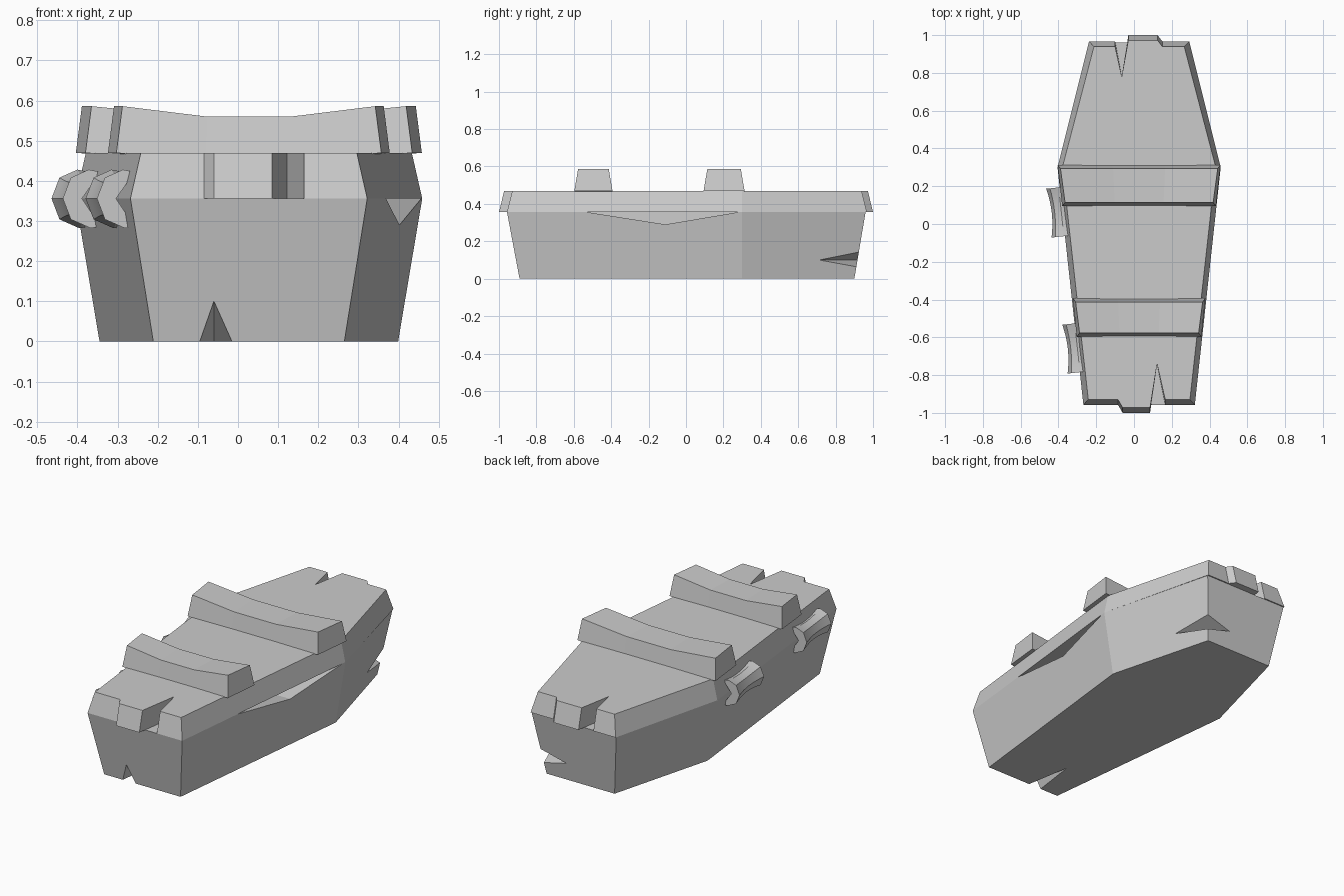
import bpy, bmesh, math
from mathutils import Vector, Matrix

cube = bpy.data.objects.get("Cube")
if cube:
    bpy.data.objects.remove(cube, do_unlink=True)

grey = bpy.data.materials.new("stone_grey")
grey.use_nodes = True
GREY = (0.6, 0.6, 0.6, 1)
grey.diffuse_color = GREY
grey.node_tree.nodes["Principled BSDF"].inputs["Base Color"].default_value = GREY

CX = 0.027             # centre line of the box
BASE, SEAM, TOP = 0.0, 0.356, 0.47


def finish(name, bm):
    bmesh.ops.recalc_face_normals(bm, faces=bm.faces)
    mesh = bpy.data.meshes.new(name)
    bm.to_mesh(mesh)
    bm.free()
    mesh.materials.append(grey)
    obj = bpy.data.objects.new(name, mesh)
    bpy.context.collection.objects.link(obj)
    return obj


def loft(name, rings):
    """Skin a list of closed rings and cap both ends."""
    bm = bmesh.new()
    rows = [[bm.verts.new(p) for p in ring] for ring in rings]
    n = len(rows[0])
    for a, b in zip(rows, rows[1:]):
        for i in range(n):
            j = (i + 1) % n
            bm.faces.new((a[i], a[j], b[j], b[i]))
    bm.faces.new(rows[0][::-1])
    bm.faces.new(rows[-1])
    return finish(name, bm)


def carve(target, points):
    """Cut the convex hull of the points out of the target."""
    bm = bmesh.new()
    verts = [bm.verts.new(p) for p in points]
    bmesh.ops.convex_hull(bm, input=verts)
    cutter = finish("cutter", bm)
    cutter.hide_render = True
    mod = target.modifiers.new("cut", "BOOLEAN")
    mod.operation, mod.solver, mod.object = "DIFFERENCE", "EXACT", cutter
    bpy.context.view_layer.update()
    graph = bpy.context.evaluated_depsgraph_get()
    baked = bpy.data.meshes.new_from_object(target.evaluated_get(graph))
    target.modifiers.clear()
    target.data = baked
    bpy.data.objects.remove(cutter, do_unlink=True)


def hexagon(front, y0, mid, back, y1, z):
    half = [(front, y0), (mid, 0.30), (back, y1)]
    right = [(CX + w, y, z) for w, y in half]
    return right + [(CX - w, y, z) for w, y in reversed(half)]


# Six-sided box body, narrower at its foot
body = loft("box_body", [hexagon(0.238, -0.89, 0.372, 0.212, 0.90, BASE),
                         hexagon(0.295, -0.957, 0.432, 0.264, 0.96, SEAM)])

# Crack in the lower front edge
front_crack = [(-0.11, -1, 0), (0.004, -1, 0), (-0.06, -0.63, 0)]
carve(body, [(-0.06, -1, 0.133)] + front_crack + [(x, y, -0.1) for x, y, z in front_crack])

# Chip across the back left corner
carve(body, [(0.41, 0.61, 0.10), (0.0, 1.02, 0.10)] +
      [(x, y, 0.10 + s) for x, y in ((0.565, 0.765), (0.155, 1.175)) for s in (-0.08, 0.08)])

# Wide gap under the lid on the left side
gap = []
for x, y, z in ((0.268, -0.53, SEAM), (0.357, 0.28, SEAM), (0.30, -0.11, 0.29)):
    gap += [(x, y, z), (0.6, y, z), (x, y, 0.39), (0.6, y, 0.39)]
carve(body, gap)

# Lid with a raised tab and a split at each end
outline = [(-0.268, -0.957), (-0.085, -0.957), (-0.06, -1.0), (0.085, -1.0),
           (0.122, -0.74), (0.165, -0.957), (0.322, -0.957), (0.459, 0.30),
           (0.292, 0.967), (0.15, 0.967), (0.125, 1.0), (-0.03, 1.0),
           (-0.065, 0.78), (-0.10, 0.967), (-0.238, 0.967), (-0.405, 0.30)]


def inset(x, y):
    if abs(x - CX) > 0.2:
        x -= math.copysign(0.026, x - CX)
    if abs(y) > 0.9:
        y -= math.copysign(0.028, y)
    return x, y, TOP


loft("lid", [[(x, y, SEAM) for x, y in outline], [inset(x, y) for x, y in outline]])


# Sagging bands across the lid
def band(name, y0, y1, front_half, back_half):
    rings = []
    for t in (-1, -0.33, 0.33, 1):
        sag = 0.0 if abs(t) == 1 else 0.026
        low, high = TOP - sag, 0.586 - sag
        f, b = front_half * t, back_half * t
        lean = 0.015 * t
        rings.append([(CX + f, y0, low), (CX + b, y1, low),
                      (CX + b - lean, y1 - 0.02, high), (CX + f - lean, y0 + 0.02, high)])
    loft(name, rings)


band("back_band", 0.094, 0.313, 0.407, 0.431)
band("front_band", -0.597, -0.393, 0.33, 0.351)

# Flared, bent grips on the right side: (outward, up) section
section = [(0.07, 0.0), (0.05, 0.052), (0.005, 0.072), (-0.025, 0.066),
           (0.022, 0.0), (-0.025, -0.07), (0.0, -0.074), (0.05, -0.052)]
turn = Matrix.Rotation(math.atan2(0.137, 1.255), 3, "Z")


def grip(name, x, y):
    rings = []
    for k in range(9):
        t = k / 4 - 1
        size = 0.78 + 0.22 * t * t
        rings.append([turn @ Vector((-a * size, 0.13 * t, b * size)) + Vector((x, y, SEAM))
                      for a, b in section])
    obj = loft(name, rings)
    bpy.ops.object.select_all(action="DESELECT")
    obj.select_set(True)
    bpy.context.view_layer.objects.active = obj
    bpy.ops.object.shade_smooth_by_angle(angle=math.radians(25))


grip("back_grip", -0.381, 0.065)
grip("front_grip", -0.296, -0.655)
